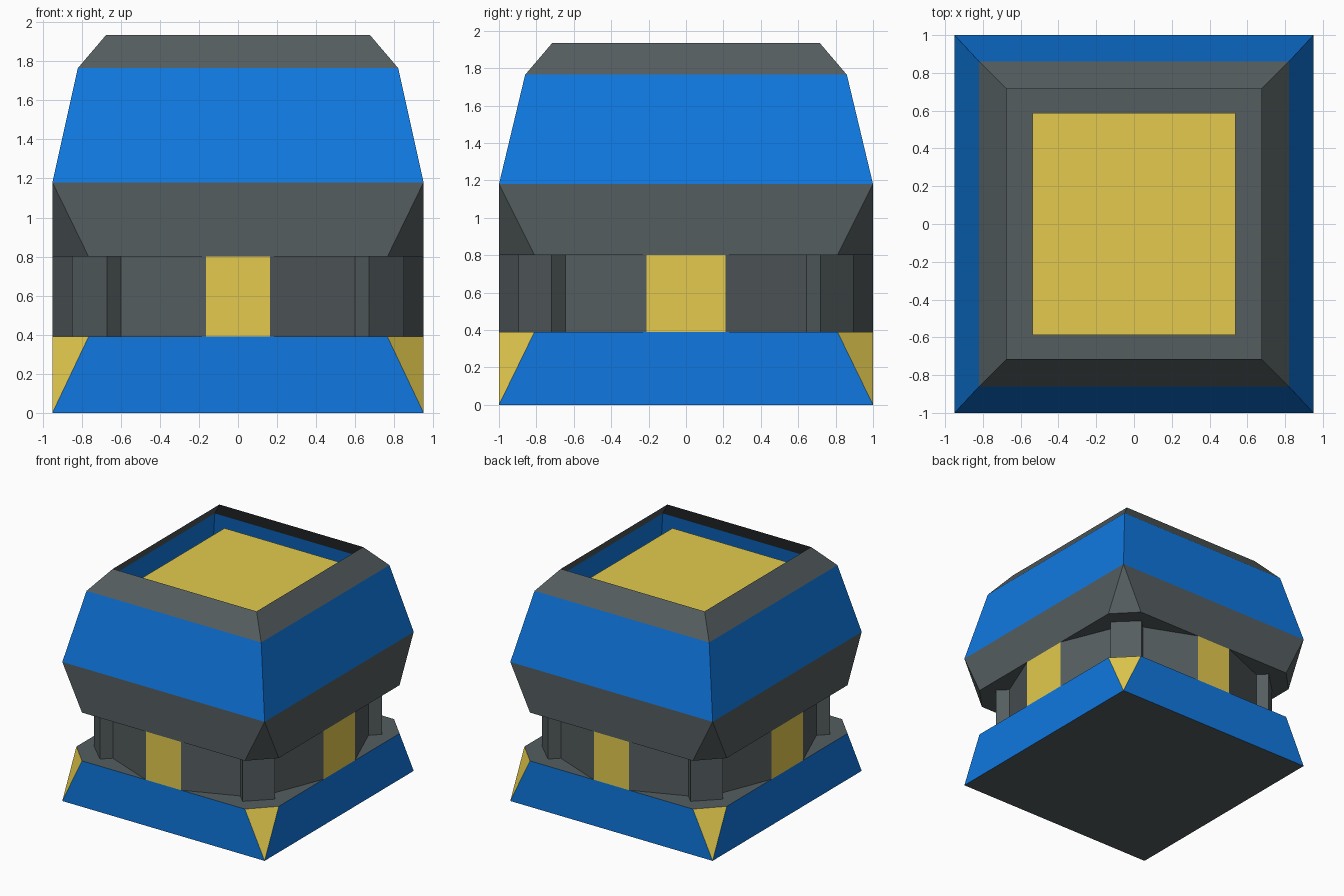
import bpy, bmesh

if "Cube" in bpy.data.objects:
    bpy.data.objects.remove(bpy.data.objects["Cube"])

def material(name, rgb):
    m = bpy.data.materials.new(name)
    m.diffuse_color = (*rgb, 1)
    m.use_nodes = True
    m.node_tree.nodes["Principled BSDF"].inputs["Base Color"].default_value = m.diffuse_color
    return m

MATS = [material("dark_grey", (0.09, 0.11, 0.115)),
        material("blue", (0.005, 0.19, 0.75)),
        material("yellow", (0.77, 0.59, 0.075))]
GREY, BLUE, YELLOW = 0, 1, 2
HX, HY = 0.95, 1.0
SIGNS = [(-1, -1), (1, -1), (1, 1), (-1, 1)]

def finish(name, bm):
    bmesh.ops.recalc_face_normals(bm, faces=bm.faces)
    me = bpy.data.meshes.new(name)
    bm.to_mesh(me)
    bm.free()
    for m in MATS:
        me.materials.append(m)
    ob = bpy.data.objects.new(name, me)
    bpy.context.collection.objects.link(ob)
    return ob

def ring(bm, pts, z):
    return [bm.verts.new((x, y, z)) for x, y in pts]

def face(bm, verts, mat):
    f = bm.faces.new(verts)
    f.material_index = mat

def rect(hx, hy):
    return [(sx * hx, sy * hy) for sx, sy in SIGNS]

def octagon(cx, cy):
    """Outer rectangle with its corners cut, counter-clockwise."""
    pts = []
    for sx, sy in SIGNS:
        a, b = (sx * HX, sy * cy), (sx * cx, sy * HY)
        pts += [a, b] if sx == sy else [b, a]
    # each pair runs counter-clockwise around its corner
    fixed = []
    for i in range(4):
        p, q = pts[2 * i], pts[2 * i + 1]
        fixed += [p, q] if p[0] * q[1] - p[1] * q[0] > 0 else [q, p]
    return fixed

def band(bm, lo, hi, mats):
    n = len(lo)
    for i in range(n):
        j = (i + 1) % n
        face(bm, [lo[i], lo[j], hi[j], hi[i]], mats[i % len(mats)])

def cut_corner_band(bm, r, o, side, corner):
    """Joins a rectangle ring to a cut-corner ring with triangles at corners."""
    for i in range(4):
        face(bm, [r[i], o[2 * i], o[2 * i + 1]], corner)
        face(bm, [r[i], r[(i + 1) % 4], o[(2 * i + 2) % 8], o[2 * i + 1]], side)

def prism(name, pts, z0, z1, mats=(GREY,), cap=GREY):
    bm = bmesh.new()
    lo, hi = ring(bm, pts, z0), ring(bm, pts, z1)
    band(bm, lo, hi, mats)
    face(bm, lo, cap)
    face(bm, hi, cap)
    return finish(name, bm)

# base block with yellow cut corners
bm = bmesh.new()
bottom = ring(bm, rect(HX, HY), 0)
top = ring(bm, octagon(0.765, 0.81), 0.39)
cut_corner_band(bm, bottom, top, BLUE, YELLOW)
face(bm, bottom, GREY)
face(bm, top, GREY)
finish("base", bm)

# middle column: yellow panel in each side, walls falling back to the corners
CX, CY = 0.72, 0.775
wall = [(-CX, -CY), (-0.165, -HY), (0.165, -HY),
        (CX, -CY), (HX, -0.21), (HX, 0.21)]
wall += [(-x, -y) for x, y in wall]
prism("column", wall, 0.39, 0.8, (GREY, YELLOW, GREY))

# corner posts
for n, (sx, sy) in enumerate(SIGNS):
    d = 0.11
    foot = [(0.67, 0.895), (0.85, 0.72), (0.85 - d, 0.72 - d), (0.67 - d, 0.895 - d)]
    prism(f"corner_post_{n + 1}", [(sx * x, sy * y) for x, y in foot], 0.39, 0.8)

# upper housing: open-topped shell
bm = bmesh.new()
under = ring(bm, octagon(0.765, 0.81), 0.8)
rim = ring(bm, rect(HX, HY), 1.18)
shoulder = ring(bm, rect(0.82, 0.86), 1.765)
lip = ring(bm, rect(0.675, 0.715), 1.935)
face(bm, under, GREY)
cut_corner_band(bm, rim, under, GREY, GREY)
band(bm, rim, shoulder, (BLUE,))
band(bm, shoulder, lip, (GREY,))
finish("upper_housing", bm)

# yellow core seen through the open top
prism("core_block", rect(0.537, 0.587), 0.8, 1.82, (YELLOW,), YELLOW)
